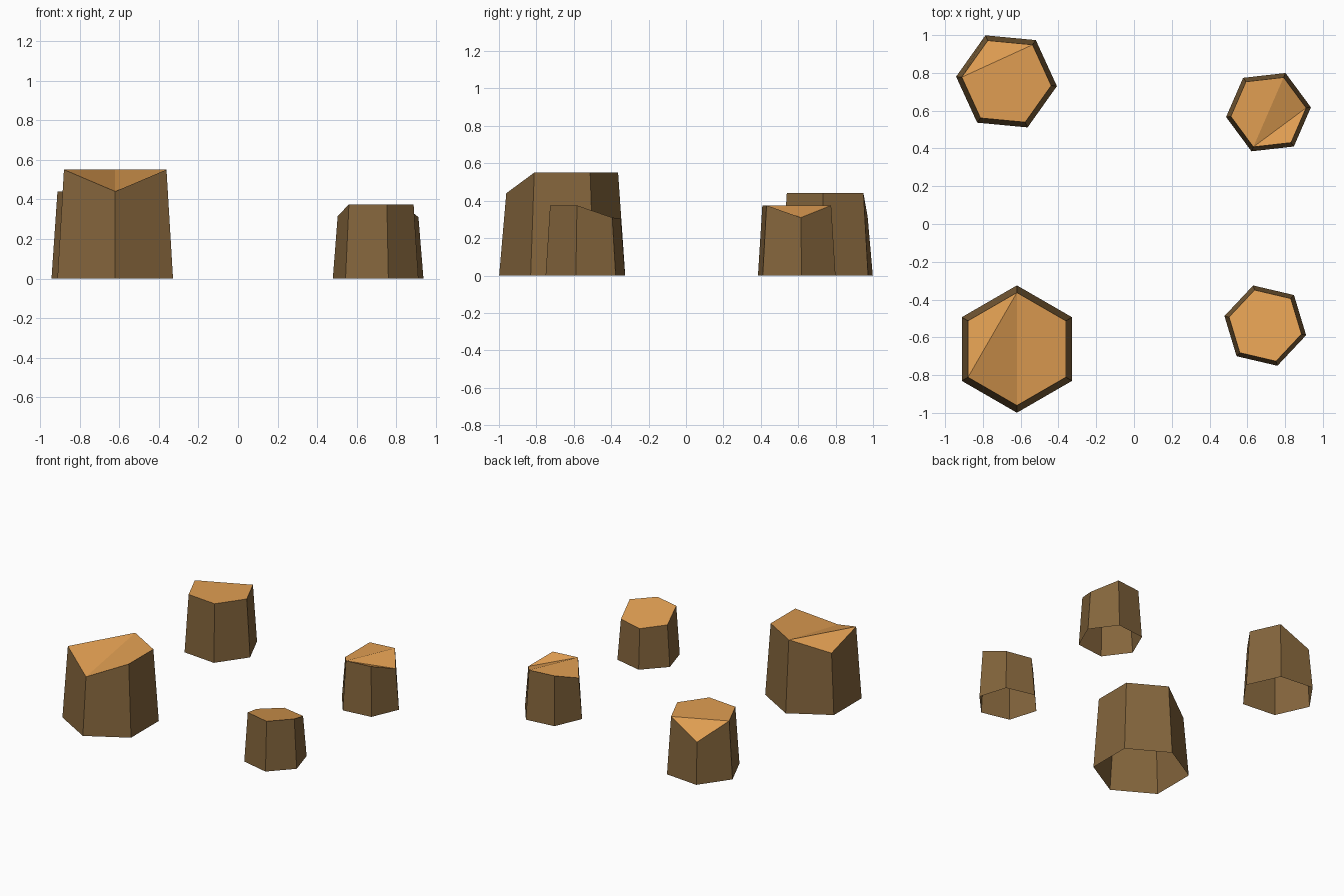
import bpy, math

if "Cube" in bpy.data.objects:
    bpy.data.objects.remove(bpy.data.objects["Cube"])


def material(name, srgb):
    m = bpy.data.materials.new(name)
    lin = [((c / 255 + 0.055) / 1.055) ** 2.4 for c in srgb]
    m.diffuse_color = (*lin, 1)
    m.use_nodes = True
    m.node_tree.nodes["Principled BSDF"].inputs["Base Color"].default_value = m.diffuse_color
    return m


bark = material("bark brown", (132, 101, 60))
wood = material("cut wood tan", (224, 158, 82))


def stump(name, cx, cy, radius, turn, heights, caps):
    """Tapered six-sided stump, open below; heights lists the top corners
    counter-clockwise from the turn angle, caps lists the top faces."""
    def ring(r, zs):
        return [(cx + r * math.cos(math.radians(turn + 60 * i)),
                 cy + r * math.sin(math.radians(turn + 60 * i)), z)
                for i, z in enumerate(zs)]
    verts = ring(radius, [0] * 6) + ring(radius * 0.887, heights)
    sides = [(i, (i + 1) % 6, (i + 1) % 6 + 6, i + 6) for i in range(6)]
    tops = [tuple(i + 6 for i in f) for f in caps]
    me = bpy.data.meshes.new(name)
    me.from_pydata(verts, [], sides + tops)
    me.materials.append(bark)
    me.materials.append(wood)
    for p in me.polygons:
        p.material_index = 0 if p.index < 6 else 1
    me.update()
    bpy.context.collection.objects.link(bpy.data.objects.new(name, me))


# Large front left stump with two chipped corners
stump("front_left_stump", -0.62, -0.662, 0.337, 30,
      [0.55, 0.55, 0.46, 0.55, 0.44, 0.55],
      [(1, 2, 3), (1, 3, 4), (0, 1, 4, 5)])
# Back left stump with one deep chip
stump("back_left_stump", -0.675, 0.755, 0.268, -5.4,
      [0.44, 0.44, 0.315, 0.44, 0.44, 0.44],
      [(1, 2, 3), (0, 1, 3, 4, 5)])
# Back right stump with two opposite chips
stump("back_right_stump", 0.712, 0.592, 0.226, 6.5,
      [0.31, 0.375, 0.375, 0.31, 0.375, 0.375],
      [(1, 2, 3, 4), (0, 1, 4), (0, 4, 5)])
# Front right stump, lower at the back
stump("front_right_stump", 0.695, -0.538, 0.222, -13.2,
      [0.375, 0.31, 0.305, 0.315, 0.375, 0.375],
      [(0, 1, 2, 3, 4, 5)])
